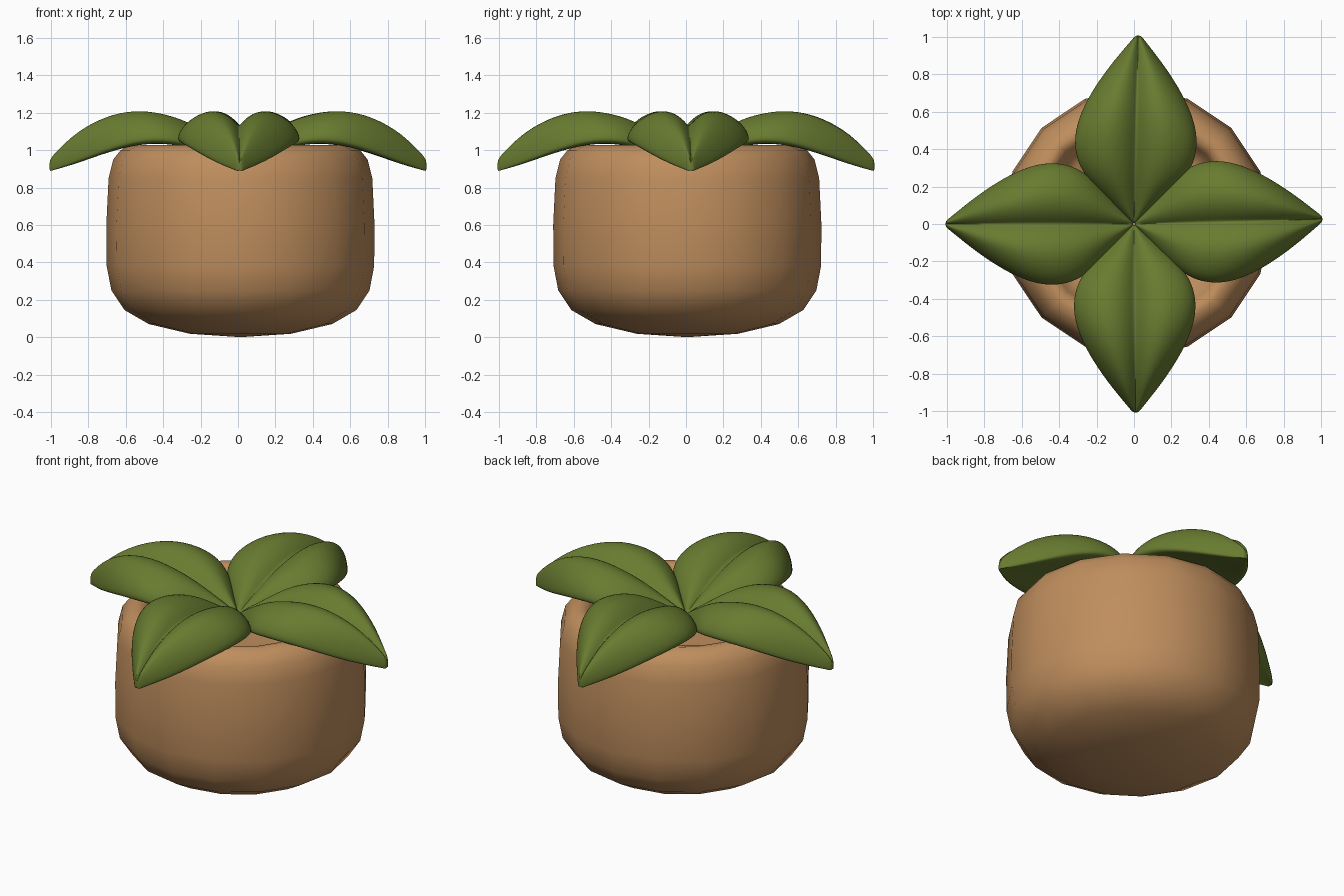
import bpy, bmesh
from math import cos, sin, pi, radians

if "Cube" in bpy.data.objects:
    bpy.data.objects.remove(bpy.data.objects["Cube"])


def material(name, rgb):
    m = bpy.data.materials.new(name)
    m.diffuse_color = (*rgb, 1)
    m.use_nodes = True
    m.node_tree.nodes["Principled BSDF"].inputs["Base Color"].default_value = m.diffuse_color
    return m


def make_object(name, rings, mat, closed_caps):
    """Skin a list of equal-length closed rings into one smooth object."""
    bm = bmesh.new()
    loops = [[bm.verts.new(p) for p in r] for r in rings]
    n = len(loops[0])
    for a, b in zip(loops, loops[1:]):
        for i in range(n):
            j = (i + 1) % n
            bm.faces.new((a[i], a[j], b[j], b[i]))
    if closed_caps:
        bm.faces.new(loops[0])
        bm.faces.new(loops[-1])
    bmesh.ops.remove_doubles(bm, verts=bm.verts, dist=0.0005)
    bmesh.ops.recalc_face_normals(bm, faces=bm.faces)
    for f in bm.faces:
        f.smooth = True
    me = bpy.data.meshes.new(name)
    bm.to_mesh(me)
    bm.free()
    me.materials.append(mat)
    ob = bpy.data.objects.new(name, me)
    bpy.context.collection.objects.link(ob)
    return ob


clay = material("clay", (0.52, 0.27, 0.11))
green = material("leaf_green", (0.14, 0.2, 0.03))

# Pot: 16-sided lathe, rounded base, rolled rim and shallow inner floor
pot_profile = [(0, 0), (0.27, 0.018), (0.49, 0.07), (0.62, 0.145), (0.69, 0.25),
               (0.715, 0.38), (0.717, 0.6), (0.705, 0.85), (0.68, 0.95),
               (0.64, 1.0), (0.59, 1.028), (0.55, 1.02), (0.52, 0.98),
               (0.5, 0.9), (0.44, 0.86), (0.25, 0.85), (0, 0.85)]
SIDES = 16
pot_rings = [[(r * cos(2 * pi * i / SIDES), r * sin(2 * pi * i / SIDES), z)
              for i in range(SIDES)] for r, z in pot_profile]
pot = make_object("pot", pot_rings, clay, False)
pot.location = (0.013, 0.007, 0)

# Leaf stations: distance, half width, rib height, lobe height, edge height
stations = [(0.0, 0.004, 0.965, 0.97, 0.95),
            (0.1, 0.11, 1.01, 1.04, 0.98),
            (0.2, 0.225, 1.05, 1.115, 1.015),
            (0.3, 0.305, 1.085, 1.17, 1.045),
            (0.42, 0.335, 1.115, 1.205, 1.06),
            (0.55, 0.318, 1.13, 1.22, 1.05),
            (0.7, 0.248, 1.115, 1.19, 1.01),
            (0.85, 0.145, 1.055, 1.11, 0.955),
            (0.95, 0.062, 0.985, 1.015, 0.925),
            (1.0, 0.022, 0.945, 0.96, 0.912),
            (1.008, 0.01, 0.93, 0.935, 0.908)]


def leaf_ring(x, w, rib, lobe, edge):
    """Two puffed lobes either side of a sunken rib, flat underneath."""
    d, h = lobe - rib, lobe - edge
    under = edge - 0.02
    half = [(0.06, rib + 0.3 * d), (0.22, rib + 0.8 * d), (0.47, lobe + 0.004),
            (0.74, lobe - 0.2 * h), (0.93, lobe - 0.55 * h), (1.02, edge),
            (0.93, edge - 0.025), (0.5, under)]
    right = [(x, w * s, z) for s, z in half]
    left = [(x, -w * s, z) for s, z in reversed(half)]
    return [(x, 0, rib)] + right + [(x, 0, under)] + left


# Four leaves fanned around the centre
leaf_rings = [leaf_ring(*s) for s in stations]
for name, angle in (("leaf_right", 1.5), ("leaf_back", 88.7),
                    ("leaf_left", 180), ("leaf_front", 270.5)):
    leaf = make_object(name, leaf_rings, green, True)
    leaf.rotation_euler.z = radians(angle)
    sub = leaf.modifiers.new("smooth", 'SUBSURF')
    sub.levels = sub.render_levels = 2
